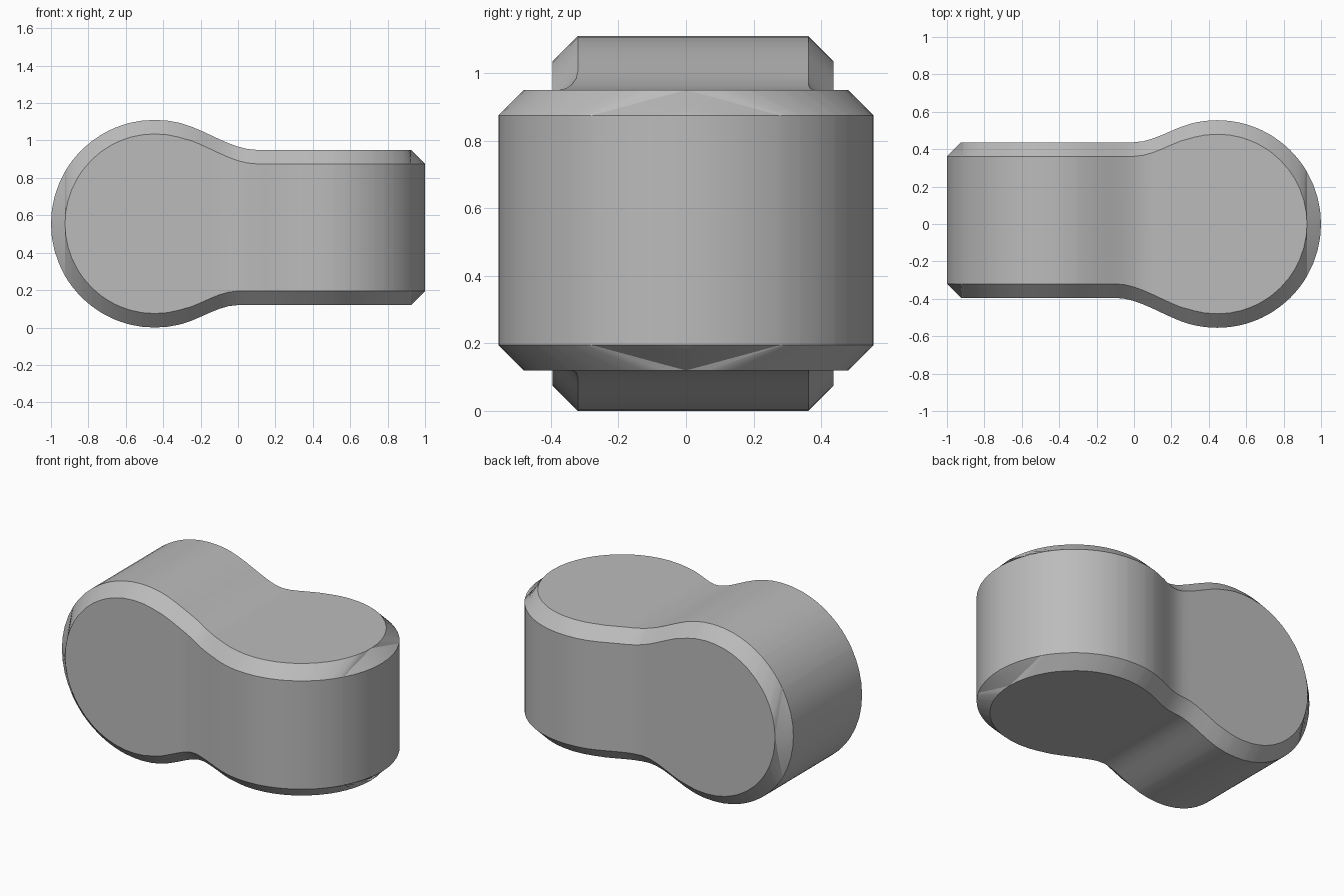
import bpy, bmesh, math

cube = bpy.data.objects.get("Cube")
if cube:
    bpy.data.objects.remove(cube, do_unlink=True)

R, C, BEVEL, MID = 0.555, 0.445, 0.075, 0.555
JOIN = 0.3          # where the round lobe meets the neck


def arc(radius, u):
    return math.sqrt(max(0.0, radius ** 2 - (u - C) ** 2))


def half_size(u, flat, neck_end):
    """Outer and bevelled half size; the round lobe lies toward +u."""
    if u >= JOIN:
        return arc(R, u), arc(R - BEVEL, u)
    if u <= neck_end:
        end_cut = max(0.0, BEVEL - (1 + u))
        return flat - end_cut, flat - BEVEL
    # Smooth neck curve from the flat slab to the lobe
    span = JOIN - neck_end
    t = (u - neck_end) / span
    top = arc(R, JOIN)
    slope = (C - JOIN) / top
    size = flat + (top - flat) * t * t * (3 - 2 * t) + slope * span * (t ** 3 - t * t)
    return size, size - BEVEL


def section(x):
    """Chamfered rectangle across the body at x."""
    up, up_in = half_size(-x, 0.395, -0.1)
    down, down_in = half_size(-x, 0.435, 0.0)
    back, back_in = half_size(x, 0.437, 0.0)
    front, front_in = half_size(x, 0.395, -0.1)
    return [(back, up_in), (back_in, up), (-front_in, up), (-front, up_in),
            (-front, -down_in), (-front_in, -down), (back_in, -down), (back, -down_in)]


# Stations along the length, denser around the rounded ends
stations = set()
for radius in (R, R - BEVEL):
    for i in range(15):
        x = C + radius * math.cos(math.pi * i / 24)
        if x > JOIN:
            stations.update((round(x, 4), round(-x, 4)))
stations.update(round(JOIN * i / 6, 4) for i in range(-6, 7))

# Body: loft the chamfered sections
bm = bmesh.new()
rings = [[bm.verts.new((x, y, MID + z)) for y, z in section(x)] for x in sorted(stations)]
for a, b in zip(rings, rings[1:]):
    for i in range(8):
        j = (i + 1) % 8
        bm.faces.new((a[i], a[j], b[j], b[i]))
bmesh.ops.remove_doubles(bm, verts=bm.verts[:], dist=0.0005)
bmesh.ops.recalc_face_normals(bm, faces=bm.faces[:])
mesh = bpy.data.meshes.new("twisted_link_body")
bm.to_mesh(mesh)
bm.free()
body = bpy.data.objects.new("twisted_link_body", mesh)
bpy.context.collection.objects.link(body)

# Plain grey material
grey = bpy.data.materials.new("mid_grey")
grey.use_nodes = True
colour = (0.5, 0.5, 0.5, 1)
grey.diffuse_color = colour
grey.node_tree.nodes["Principled BSDF"].inputs["Base Color"].default_value = colour
mesh.materials.append(grey)

bpy.ops.object.select_all(action="DESELECT")
body.select_set(True)
bpy.context.view_layer.objects.active = body
bpy.ops.object.shade_smooth_by_angle(angle=math.radians(30))
